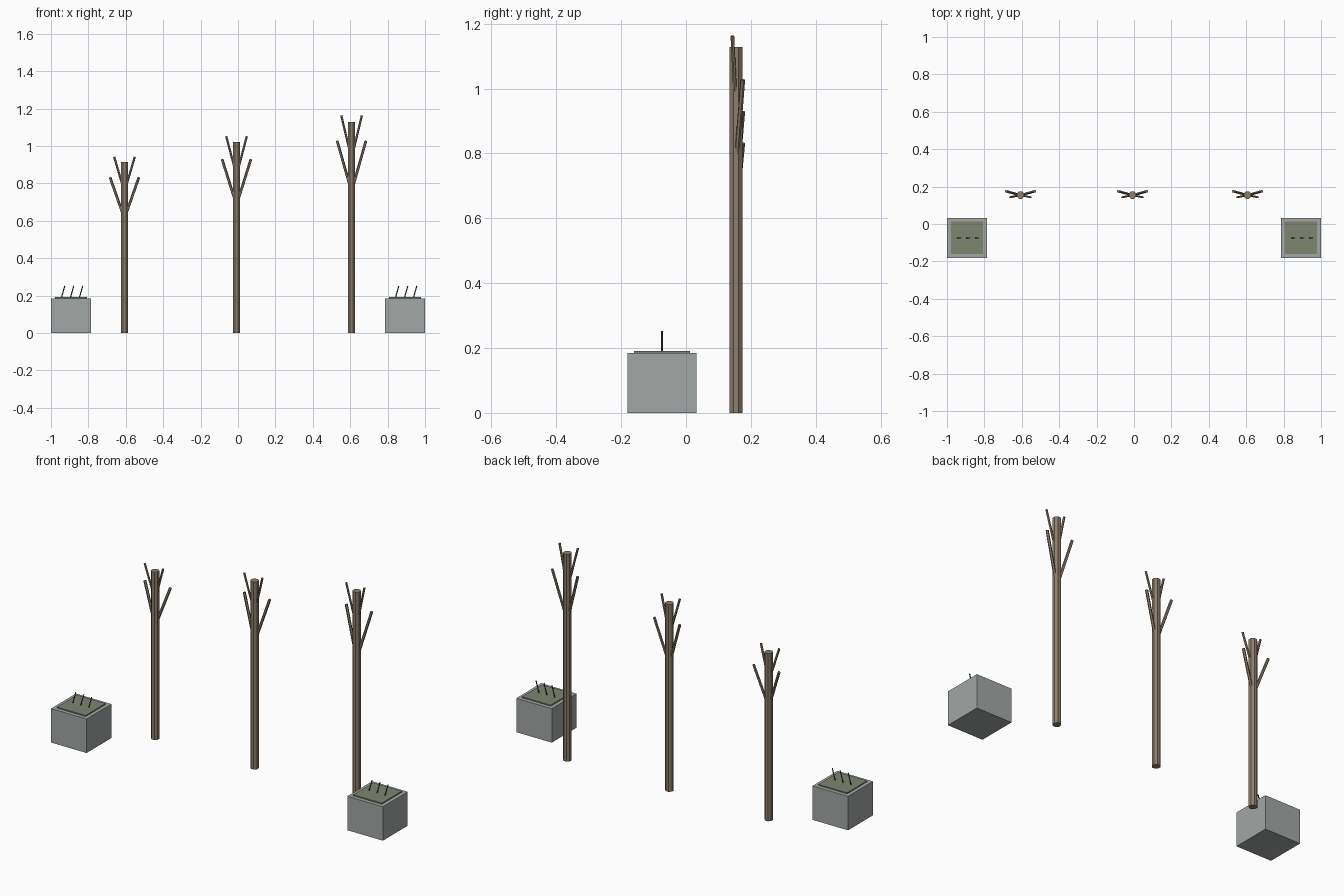
import bpy
from math import pi
from mathutils import Vector

if "Cube" in bpy.data.objects:
    bpy.data.objects.remove(bpy.data.objects["Cube"])


def material(name, rgb):
    m = bpy.data.materials.new(name)
    m.diffuse_color = (*rgb, 1)
    m.use_nodes = True
    m.node_tree.nodes["Principled BSDF"].inputs["Base Color"].default_value = m.diffuse_color
    return m


BARK = material("bark", (0.27, 0.21, 0.15))
STONE = material("stone", (0.36, 0.39, 0.38))
SOIL = material("soil", (0.21, 0.24, 0.16))
STEM = material("stem", (0.07, 0.08, 0.06))


def box(name, center, size, mat):
    bpy.ops.mesh.primitive_cube_add(size=1, location=center)
    ob = bpy.context.object
    ob.name = name
    ob.scale = size
    bpy.ops.object.transform_apply(location=False, rotation=False, scale=True)
    ob.data.materials.append(mat)
    return ob


def rod(name, a, b, radius, sides, mat):
    a, b = Vector(a), Vector(b)
    d = b - a
    bpy.ops.mesh.primitive_cylinder_add(vertices=sides, radius=radius,
                                        depth=d.length, location=(a + b) / 2)
    ob = bpy.context.object
    ob.name = name
    ob.rotation_euler = d.to_track_quat('Z', 'Y').to_euler() if d.xy.length > 1e-6 else (0, 0, 0)
    ob.data.materials.append(mat)
    return ob


# Bare trees: straight trunk, two lower branches leaning back, two upper leaning forward
TREE_Y = 0.154
for n, (x, h) in enumerate([(-0.607, 0.914), (-0.008, 1.021), (0.607, 1.129)], 1):
    rod(f"trunk_{n}", (x, TREE_Y, 0), (x, TREE_Y, h), 0.0214, 8, BARK).rotation_euler.z = pi / 8
    for side, s in (("left", -1), ("right", 1)):
        rod(f"lower_branch_{side}_{n}", (x, TREE_Y, 0.67 * h),
            (x + s * 0.077, TREE_Y + 0.021, 0.91 * h), 0.0075, 6, BARK)
        rod(f"upper_branch_{side}_{n}", (x, TREE_Y, 0.825 * h),
            (x + s * 0.055, TREE_Y - 0.011, 1.03 * h), 0.006, 6, BARK)

# Square planters with a raised soil bed and three slanted stems
PLANTER_Y = -0.074
for side, x in (("left", -0.893), ("right", 0.893)):
    box(f"planter_{side}", (x, PLANTER_Y, 0.0925), (0.214, 0.214, 0.185), STONE)
    box(f"soil_{side}", (x, PLANTER_Y, 0.183), (0.173, 0.173, 0.016), SOIL)
    for i in (-1, 0, 1):
        sx = x + i * 0.048
        rod(f"stem_{side}_{i + 2}", (sx - 0.004, PLANTER_Y, 0.185),
            (sx + 0.015, PLANTER_Y, 0.252), 0.003, 6, STEM)
